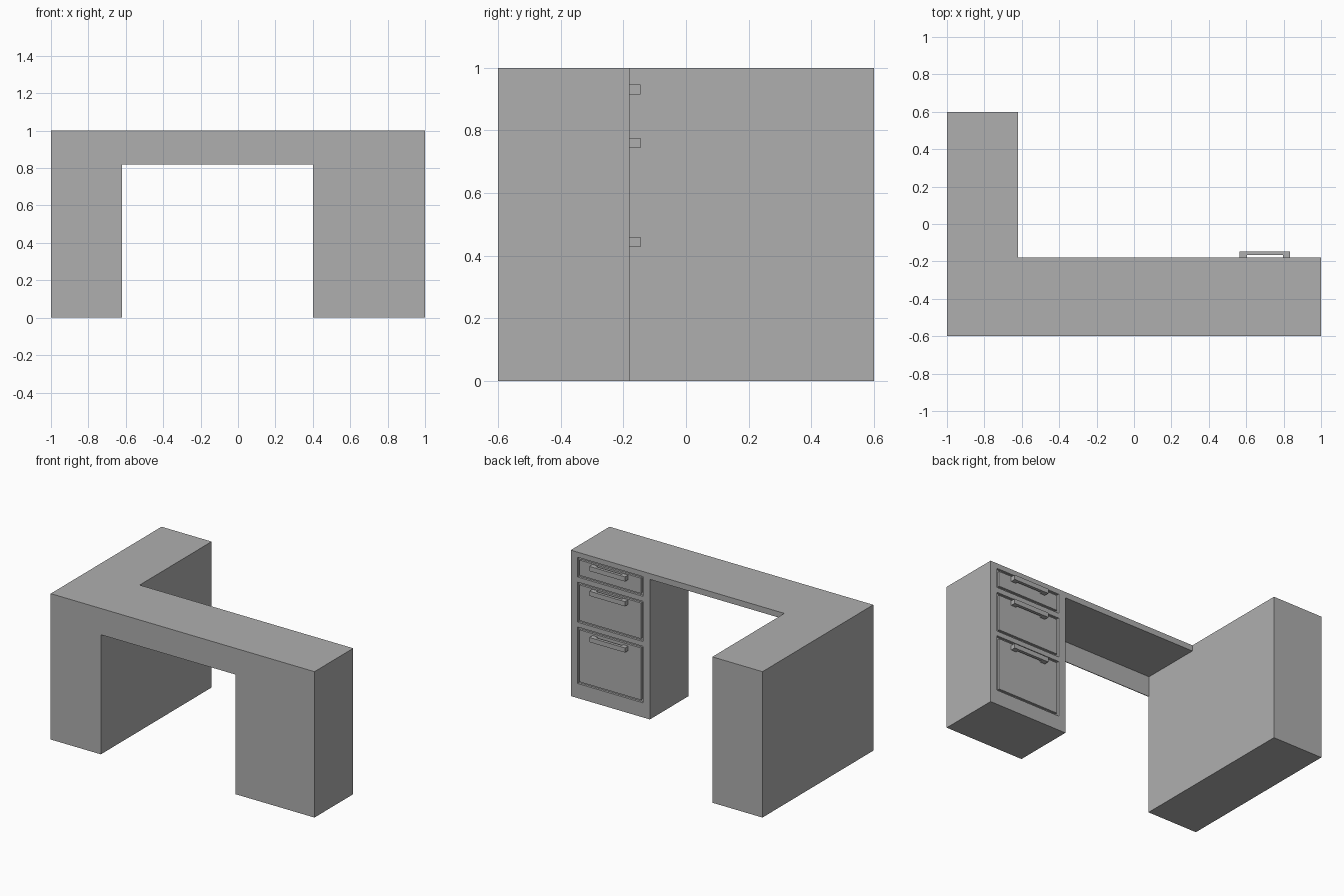
import bpy
import bmesh
from mathutils import Vector

cube = bpy.data.objects.get("Cube")
if cube:
    bpy.data.objects.remove(cube, do_unlink=True)

GREY = (0.43, 0.43, 0.43, 1)
grey = bpy.data.materials.new("desk grey")
grey.use_nodes = True
grey.diffuse_color = GREY
grey.node_tree.nodes["Principled BSDF"].inputs["Base Color"].default_value = GREY


def box(name, low, high):
    """Axis-aligned box between two corners."""
    low, high = Vector(low), Vector(high)
    bm = bmesh.new()
    bmesh.ops.create_cube(bm, size=1)
    for v in bm.verts:
        v.co = (low + high) / 2 + v.co * (high - low)
    mesh = bpy.data.meshes.new(name)
    bm.to_mesh(mesh)
    bm.free()
    mesh.materials.append(grey)
    obj = bpy.data.objects.new(name, mesh)
    bpy.context.collection.objects.link(obj)
    return obj


def cut(target, low, high):
    """Subtract a box from the target and discard the cutter."""
    cutter = box("cutter", low, high)
    cutter.hide_render = True
    mod = target.modifiers.new("cut", "BOOLEAN")
    mod.operation = "DIFFERENCE"
    mod.solver = "EXACT"
    mod.object = cutter
    bpy.context.view_layer.objects.active = target
    bpy.ops.object.modifier_apply(modifier=mod.name)
    bpy.data.objects.remove(cutter, do_unlink=True)


FRONT, REAR, BACK = -0.6, -0.18, 0.6      # front, rear of long wing, back of side wing
WING, CABINET = -0.62, 0.4                # inner sides of the knee space
GROOVE = 0.015

# Desk body: L-shaped block with a knee space behind a thin front apron
desk = box("desk_body", (-1, FRONT, 0), (1, BACK, 1))
cut(desk, (WING, REAR, -0.1), (1.1, 0.7, 1.1))
cut(desk, (WING, FRONT + 0.005, -0.1), (CABINET, 0, 0.96))
cut(desk, (WING, -0.7, -0.1), (CABINET, -0.5, 0.82))

# Drawers: grooved panels with a bracket handle each
drawers = {"top": (0.83, 0.965, 0.93), "middle": (0.52, 0.795, 0.76), "bottom": (0.10, 0.487, 0.443)}
left, right = 0.453, 0.947
for level, (low, high, grip) in drawers.items():
    cut(desk, (left, REAR - GROOVE, low), (right, 0, high))
    box(level + "_drawer", (left + GROOVE, REAR - GROOVE, low + GROOVE),
        (right - GROOVE, REAR, high - GROOVE))
    handle = box(level + "_handle", (0.565, REAR, grip - 0.016), (0.835, REAR + 0.034, grip + 0.016))
    cut(handle, (0.603, REAR - 0.1, grip - 0.1), (0.797, REAR + 0.014, grip + 0.1))
